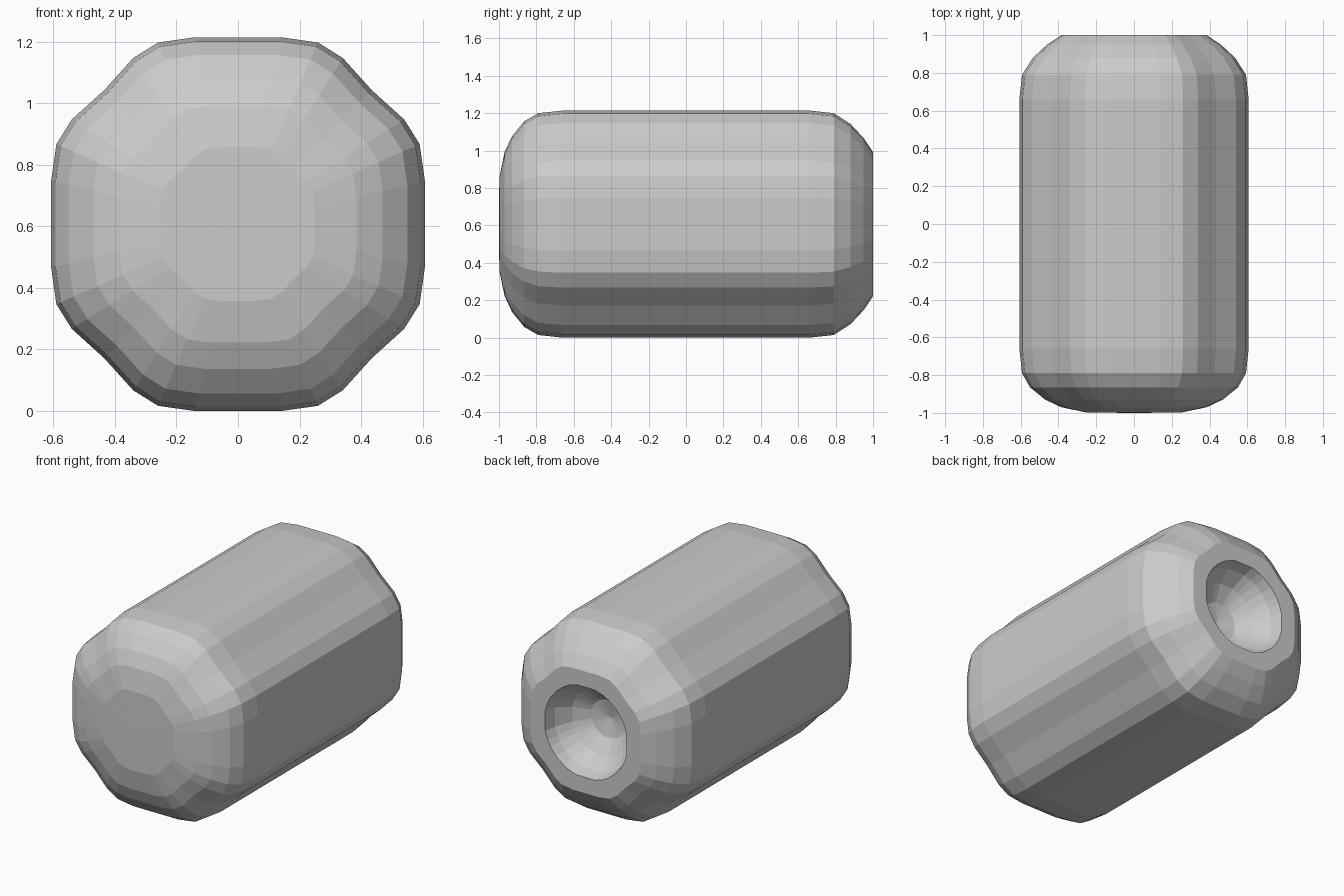
import bpy, bmesh
from math import atan2, cos, sin

if "Cube" in bpy.data.objects:
    bpy.data.objects.remove(bpy.data.objects["Cube"])

# Chamfered-square cross-section, one quadrant (x, z), rotated four times
QUAD = [(.607, .14), (.59, .26), (.54, .34), (.435, .435), (.34, .54), (.26, .59), (.14, .607)]
section = []
x_sign = [(1, 0), (0, 1), (-1, 0), (0, -1)]
for c, s in x_sign:
    section += [(c * x - s * z, s * x + c * z) for x, z in QUAD]

# Stations along the body: (y, half width), front to back
BODY = [(-.998, .25), (-.97, .385), (-.93, .47), (-.865, .55), (-.79, .593), (-.66, .607),
        (.66, .607), (.79, .593), (.88, .535), (.95, .46), (1.0, .385)]
# Round socket in the back end: (y, radius)
SOCKET = [(1.0, .292), (.93, .272), (.84, .212), (.775, .12)]

bm = bmesh.new()
rings = []
for y, w in BODY:
    k = w / .607
    rings.append([bm.verts.new((x * k, y, z * k + .607)) for x, z in section])
for y, r in SOCKET:
    ring = []
    for x, z in section:
        a = atan2(z, x)
        ring.append(bm.verts.new((r * cos(a), y, r * sin(a) + .607)))
    rings.append(ring)

# Skin between neighbouring rings
n = len(section)
for a, b in zip(rings, rings[1:]):
    for i in range(n):
        j = (i + 1) % n
        bm.faces.new((a[i], a[j], b[j], b[i]))

# Domed front cap and socket floor
for ring, y in ((rings[0], -1.0), (rings[-1], .75)):
    tip = bm.verts.new((0, y, .607))
    for i in range(n):
        bm.faces.new((ring[i], ring[(i + 1) % n], tip))

bmesh.ops.recalc_face_normals(bm, faces=bm.faces)
mesh = bpy.data.meshes.new("body_with_socket")
bm.to_mesh(mesh)
bm.free()
bpy.context.collection.objects.link(bpy.data.objects.new("body_with_socket", mesh))
